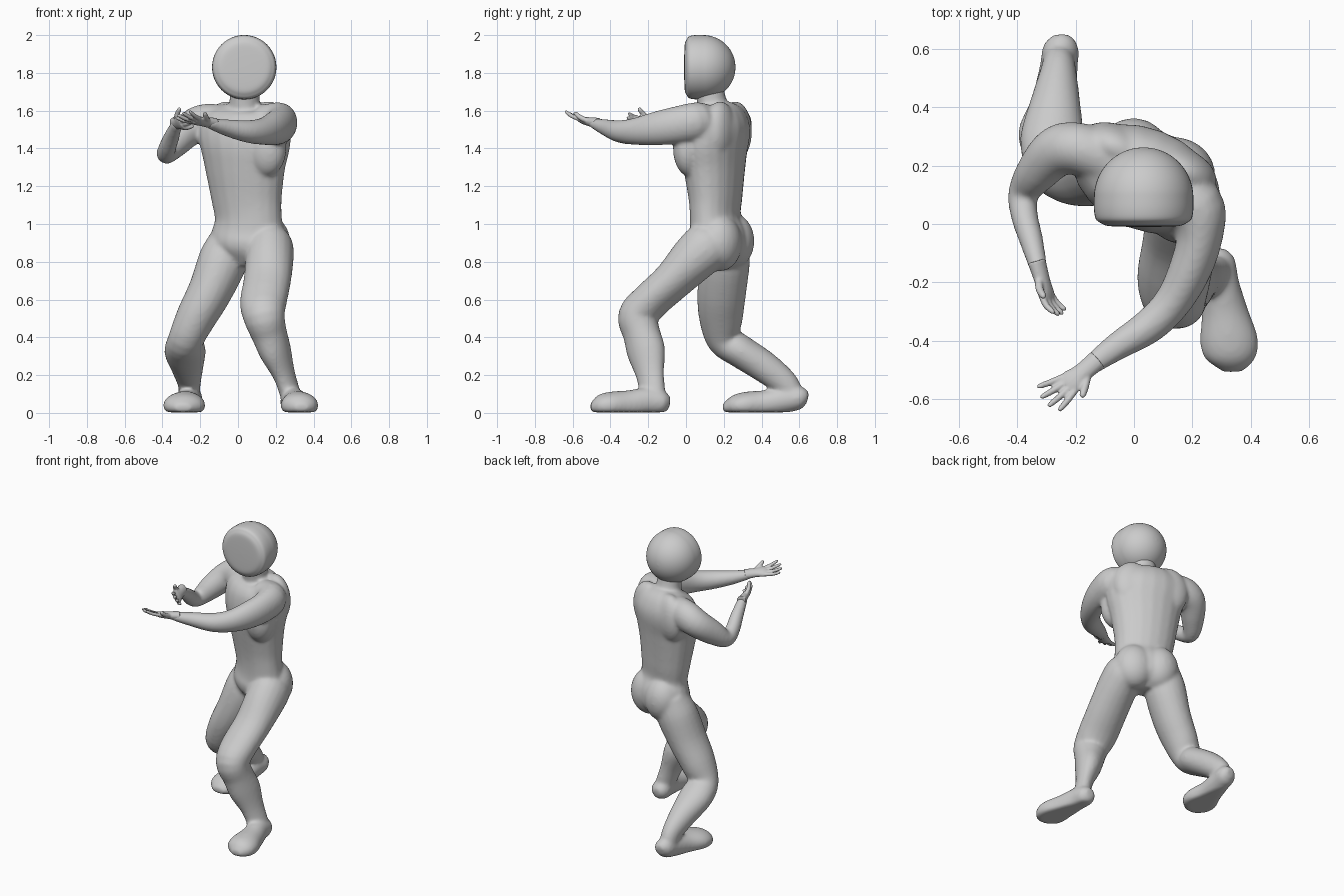
import bpy, bmesh, math
from mathutils import Vector, Matrix


def loft(bm, pts, side, floor=None, seg=20, steps=4):
    """Closed tube through (x, y, z, half width along side, half depth) stations."""
    P = [pts[0]] + list(pts) + [pts[-1]]
    S = []
    for i in range(1, len(P) - 2):
        for k in range(steps):
            t = k / steps
            S.append([0.5 * (2*b + (c-a)*t + (2*a-5*b+4*c-d)*t*t + (3*b-a-3*c+d)*t**3)
                      for a, b, c, d in zip(P[i-1], P[i], P[i+1], P[i+2])])
    S.append(list(pts[-1]))
    side = Vector(side)
    rings = []
    for i, s in enumerate(S):
        tan = (Vector(S[min(i+1, len(S)-1)][:3]) - Vector(S[max(i-1, 0)][:3])).normalized()
        u = (side - tan * side.dot(tan)).normalized()
        v = tan.cross(u)
        ring = []
        for j in range(seg):
            an = 2 * math.pi * j / seg
            co = Vector(s[:3]) + u * math.cos(an) * max(s[3], .001) + v * math.sin(an) * max(s[4], .001)
            if floor is not None:
                co.z = max(co.z, floor)
            ring.append(bm.verts.new(co))
        rings.append(ring)
    faces = [bm.faces.new(rings[0][::-1]), bm.faces.new(rings[-1])]
    for r, q in zip(rings, rings[1:]):
        for j in range(seg):
            faces.append(bm.faces.new((r[j], r[(j+1) % seg], q[(j+1) % seg], q[j])))
    bmesh.ops.recalc_face_normals(bm, faces=faces)


def ball(bm, c, r, turn=-.4):
    bmesh.ops.create_uvsphere(bm, u_segments=24, v_segments=16, radius=1,
                              matrix=Matrix.Translation(c) @ Matrix.Rotation(turn, 4, 'Z')
                              @ Matrix.Diagonal((*r, 1)))


def finish(bm, name, voxel=0, smooth=0):
    me = bpy.data.meshes.new(name)
    bm.to_mesh(me)
    bm.free()
    ob = bpy.data.objects.new(name, me)
    bpy.context.collection.objects.link(ob)
    for p in me.polygons:
        p.use_smooth = True
    if voxel:
        m = ob.modifiers.new("fuse", 'REMESH')
        m.mode, m.voxel_size, m.use_smooth_shade = 'VOXEL', voxel, True
        m = ob.modifiers.new("soften", 'SMOOTH')
        m.factor, m.iterations = 0.5, smooth
    return ob


body = bmesh.new()
across = (.93, -.37, 0)
# torso and neck
loft(body, [(.04, .16, .77, .06, .07), (.05, .165, .85, .185, .14), (.055, .17, .93, .205, .15),
            (.055, .155, 1.03, .185, .125), (.045, .155, 1.15, .197, .135), (.038, .15, 1.3, .222, .155),
            (.038, .148, 1.42, .25, .17), (.035, .165, 1.52, .255, .165), (.035, .17, 1.59, .215, .13),
            (.035, .165, 1.635, .09, .07)], across)
loft(body, [(.035, .16, 1.57, .11, .1), (.035, .14, 1.63, .083, .08), (.035, .12, 1.74, .08, .075)], across)
# left chest and shoulder blades
ball(body, (.15, .02, 1.4), (.11, .085, .15))
ball(body, (-.06, .26, 1.49), (.13, .08, .16))
ball(body, (.16, .18, 1.49), (.13, .08, .16))
# buttocks
ball(body, (.0, .24, .91), (.125, .122, .15))
ball(body, (.15, .18, .9), (.13, .115, .15))
# left arm
loft(body, [(.12, .10, 1.54, .09, .09), (.21, .06, 1.54, .105, .1), (.225, -.04, 1.525, .1, .08),
            (.19, -.16, 1.505, .09, .073), (.13, -.27, 1.49, .072, .064), (.05, -.35, 1.49, .06, .06),
            (-.06, -.42, 1.51, .045, .048), (-.16, -.492, 1.535, .026, .034)], (0, 0, 1))
# right arm
loft(body, [(-.07, .21, 1.54, .09, .09), (-.18, .255, 1.535, .1, .09), (-.26, .25, 1.5, .09, .088),
            (-.33, .18, 1.43, .078, .073), (-.378, .105, 1.372, .055, .053), (-.375, .03, 1.4, .05, .047),
            (-.35, -.06, 1.465, .043, .041), (-.322, -.17, 1.535, .03, .029)], (0, 0, 1))
# left leg
loft(body, [(.165, .17, .94, .08, .08), (.17, .125, .895, .118, .13), (.168, .05, .825, .127, .128),
            (.155, -.07, .70, .128, .105), (.135, -.19, .59, .127, .1), (.138, -.255, .51, .112, .105),
            (.165, -.235, .42, .095, .1), (.2, -.21, .32, .08, .105), (.245, -.19, .2, .055, .078),
            (.28, -.175, .09, .052, .07)], across)
# right leg
loft(body, [(-.04, .23, .94, .1, .1), (-.075, .21, .82, .13, .13), (-.145, .19, .65, .118, .13),
            (-.22, .185, .51, .107, .118), (-.275, .2, .39, .095, .092), (-.28, .29, .325, .11, .088),
            (-.268, .42, .24, .085, .083), (-.258, .53, .15, .06, .07), (-.26, .56, .08, .055, .06)], (1, 0, 0))
# feet
loft(body, [(.285, -.085, .05, .03, .03), (.285, -.12, .055, .06, .06), (.293, -.2, .06, .066, .075),
            (.31, -.3, .045, .08, .075), (.325, -.4, .04, .1, .072), (.335, -.46, .033, .085, .06),
            (.337, -.505, .025, .035, .02)], (1, 0, 0), .003)
loft(body, [(-.25, .645, .075, .03, .03), (-.25, .61, .08, .06, .06), (-.258, .53, .07, .066, .07),
            (-.272, .42, .05, .08, .07), (-.283, .32, .042, .112, .07), (-.29, .25, .033, .098, .058),
            (-.292, .195, .025, .04, .02)], (1, 0, 0), .003)
finish(body, "body", .0095, 14)


def hand(name, wrist, d, s, curl, thumb_sign, reach, spread):
    d, s, w = Vector(d).normalized(), Vector(s), Vector(wrist)
    s = (s - d * s.dot(d)).normalized()
    n = s.cross(d)
    bm = bmesh.new()
    # palm
    loft(bm, [(*(w - d*.04), .036, .03), (*(w + d*.03), .034, .024), (*(w + d*.075), .043, .02),
              (*(w + d*.1), .038, .014)], s, seg=16)
    # fingers and thumb
    tips = [(w + d*.085 + s*i*.021, d + s*i*spread, l * reach, .0115)
            for i, l in zip((-1.5, -.5, .5, 1.5), (.085, .1, .1, .085))]
    tips.append((w + d*.025 + s*thumb_sign*.022, d*.75 + s*thumb_sign*.6, .085, .014))
    for b, v, l, r in tips:
        loft(bm, [(*b, r, r), (*(b + v*l*.5 + n*curl*.25), r, r), (*(b + v*l*.9 + n*curl*.8), r*.8, r*.8),
                  (*(b + v*l + n*curl), r*.3, r*.3)], s, seg=10)
    finish(bm, name, .005, 3)


hand("left_hand", (-.155, -.49, 1.537), (-.75, -.63, .12), (-.55, .8, -.3), .025, -1, 1.12, .18)
hand("right_hand", (-.322, -.165, 1.533), (.28, -.95, .02), (.45, .2, -.8), -.035, -1, .75, .08)

# head: half globe with a flat face
head = bmesh.new()
arc = [(.033, .09 + .172*math.cos(math.radians(a)), 1.83,) + (.17*math.sin(math.radians(a)),)*2
       for a in range(1, 91, 10)]
arc += [(.033, y, 1.83, r, r) for y, r in ((.09, .17), (.05, .17), (.018, .164), (.004, .148),
                                         (-.006, .125), (-.009, .08), (-.01, .001))]
loft(head, arc, (1, 0, 0), seg=48)
finish(head, "head")
